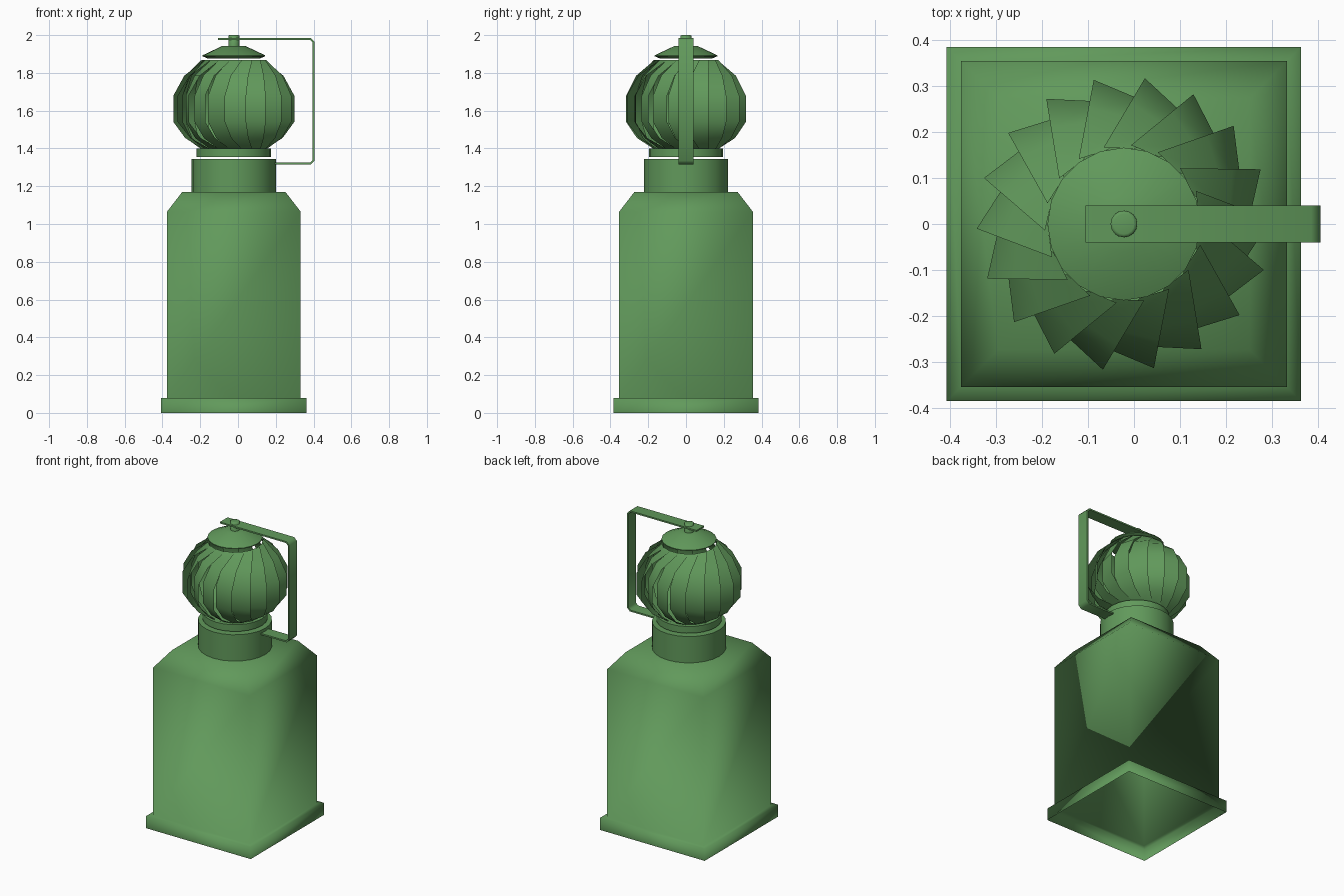
import bpy, bmesh
from math import sin, cos, pi, radians, sqrt

if "Cube" in bpy.data.objects:
    bpy.data.objects.remove(bpy.data.objects["Cube"])

CX = -0.022  # axis of the ventilator
mat = bpy.data.materials.new("green_paint")
mat.diffuse_color = (0.12, 0.32, 0.105, 1)
mat.use_nodes = True
mat.node_tree.nodes["Principled BSDF"].inputs["Base Color"].default_value = mat.diffuse_color


def make(name, verts, faces, angle=None):
    me = bpy.data.meshes.new(name)
    me.from_pydata(verts, [], faces)
    bm = bmesh.new()
    bm.from_mesh(me)
    bmesh.ops.remove_doubles(bm, verts=bm.verts, dist=1e-5)
    bm.to_mesh(me)
    bm.free()
    me.materials.append(mat)
    ob = bpy.data.objects.new(name, me)
    bpy.context.collection.objects.link(ob)
    for p in me.polygons:
        p.use_smooth = True
    if angle:
        bpy.ops.object.select_all(action='DESELECT')
        ob.select_set(True)
        bpy.context.view_layer.objects.active = ob
        bpy.ops.object.shade_smooth_by_angle(angle=radians(angle))
    return ob


def lathe(name, profile, n, start=0.0, angle=None):
    """Revolve (radius, z) points, listed bottom to top, about the axis."""
    verts = [(CX + r * cos(start + 2 * pi * i / n), r * sin(start + 2 * pi * i / n), z)
             for r, z in profile for i in range(n)]
    faces = [(j * n + i, j * n + (i + 1) % n, (j + 1) * n + (i + 1) % n, (j + 1) * n + i)
             for j in range(len(profile) - 1) for i in range(n)]
    return make(name, verts, faces, angle)


# Square chimney body: open plinth, straight walls, bevelled shoulder
square = [(0.385, 0), (0.385, 0.08), (0.354, 0.08), (0.354, 1.065), (0.273, 1.17), (0, 1.17)]
lathe("chimney_body", [(r * sqrt(2), z) for r, z in square], 4, pi / 4)

# Neck collar and the rotor's lower ring, with a thin gap between
lathe("neck_collar", [(0.223, 1.165), (0.223, 1.345), (0, 1.345)], 24, 0, 40)
lathe("rotor_ring", [(0, 1.355), (0.197, 1.355), (0.197, 1.40), (0, 1.40)], 24, 0, 40)

# Rotor cap and spindle
lathe("rotor_cap", [(0, 1.877), (0.14, 1.877), (0.166, 1.888), (0.166, 1.893),
                    (0.06, 1.943), (0, 1.943)], 20, 0, 50)
lathe("spindle", [(0.029, 1.93), (0.029, 1.998), (0.022, 2.0), (0, 2.0)], 16)

# Rotor blades: overlapping bowed strips, (z, how far toward the narrow end)
rows = [(1.40, 0.95), (1.455, 0.38), (1.54, 0), (1.68, 0), (1.785, 0.35), (1.868, 1)]


def polar(r, deg):
    return r * cos(radians(deg)), r * sin(radians(deg))


lead = (polar(0.32, 0), polar(0.172, 23))
trail = (polar(0.27, -22), polar(0.165, 0))
verts, faces = [], []
for k in range(18):
    a = radians(1.8 + 20 * k)
    base = len(verts)
    for z, s in rows:
        for p, q in (trail, lead):
            x, y = p[0] + (q[0] - p[0]) * s, p[1] + (q[1] - p[1]) * s
            verts.append((CX + x * cos(a) - y * sin(a), x * sin(a) + y * cos(a), z))
    for j in range(len(rows) - 1):
        b = base + 2 * j
        faces.append((b, b + 1, b + 3, b + 2))
make("rotor_blades", verts, faces)

# Flat strap bracket holding the spindle, as inner and outer paths
outer = [(-0.105, 1.985), (0.385, 1.985), (0.405, 1.965), (0.405, 1.335), (0.385, 1.315), (0.19, 1.315)]
inner = [(-0.105, 1.975), (0.381, 1.975), (0.395, 1.961), (0.395, 1.339), (0.381, 1.325), (0.19, 1.325)]
verts = [(x, y, z) for y in (-0.04, 0.04) for path in (outer, inner) for x, z in path]
n = len(outer)
faces = []
for i in range(n - 1):
    o0, i0, o1, i1 = i, n + i, 2 * n + i, 3 * n + i
    faces += [(o0, o0 + 1, o1 + 1, o1), (i0, i1, i1 + 1, i0 + 1),
              (o0, i0, i0 + 1, o0 + 1), (o1, o1 + 1, i1 + 1, i1)]
for i in (0, n - 1):
    f = (i, 2 * n + i, 3 * n + i, n + i)
    faces.append(f if i == 0 else f[::-1])
ob = make("strap_bracket", verts, faces, 50)
ob.data.flip_normals() if ob.data.polygons[0].normal.z < 0 else None
